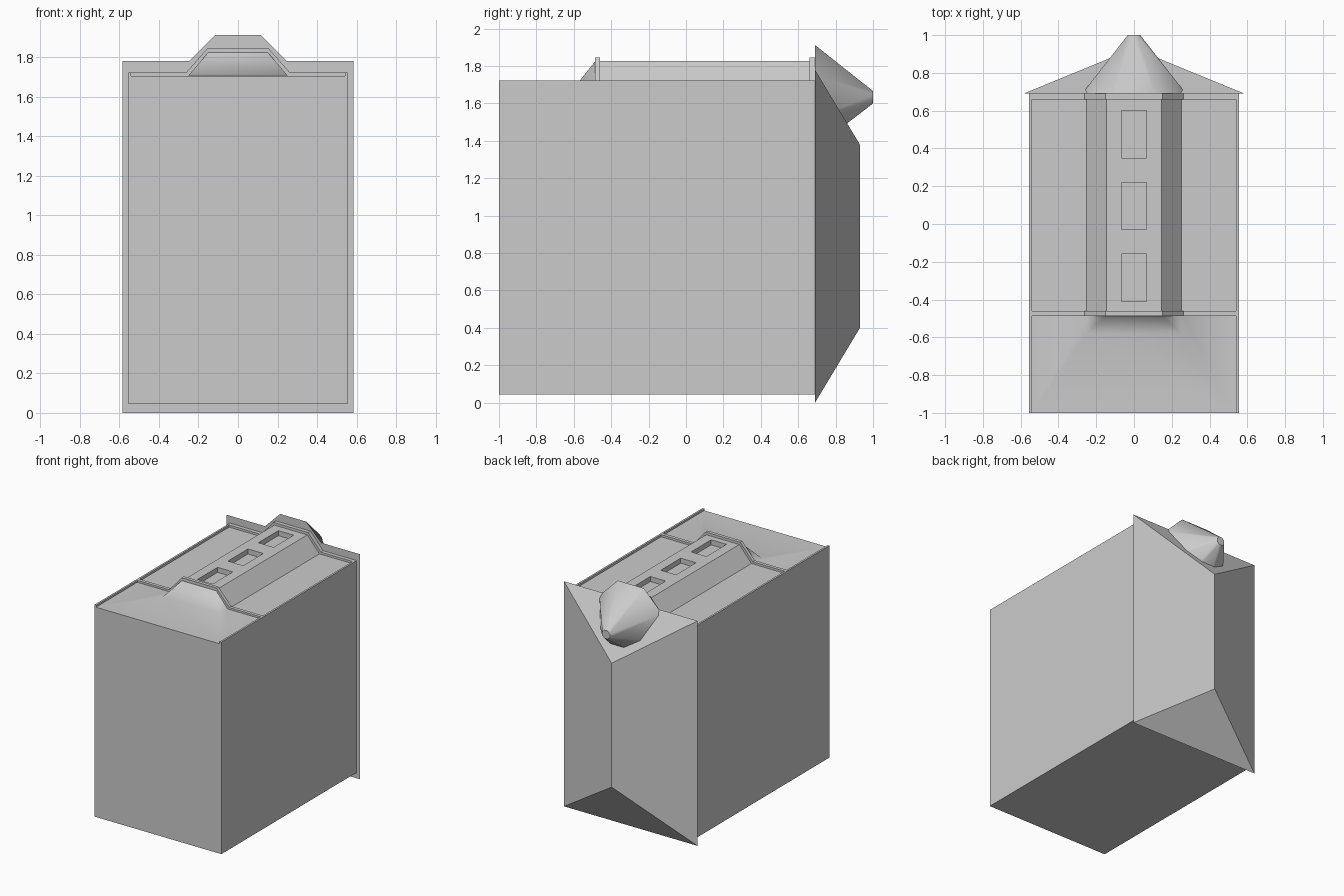
import bpy, bmesh, math

if "Cube" in bpy.data.objects:
    bpy.data.objects.remove(bpy.data.objects["Cube"])


def mesh_object(name, verts, faces, smooth_angle=None):
    mesh = bpy.data.meshes.new(name)
    mesh.from_pydata(verts, [], faces)
    bm = bmesh.new()
    bm.from_mesh(mesh)
    bmesh.ops.recalc_face_normals(bm, faces=bm.faces)
    bm.to_mesh(mesh)
    bm.free()
    ob = bpy.data.objects.new(name, mesh)
    bpy.context.collection.objects.link(ob)
    if smooth_angle:
        bpy.ops.object.select_all(action='DESELECT')
        ob.select_set(True)
        bpy.context.view_layer.objects.active = ob
        bpy.ops.object.shade_smooth_by_angle(angle=math.radians(smooth_angle))
    return ob


def loft(name, prof_a, ya, prof_b, yb, smooth_angle=None):
    """Closed solid between two (x, z) outlines at two depths."""
    n = len(prof_a)
    verts = [(x, ya, z) for x, z in prof_a] + [(x, yb, z) for x, z in prof_b]
    faces = [(i, (i + 1) % n, n + (i + 1) % n, n + i) for i in range(n)]
    faces += [tuple(range(n))[::-1], tuple(range(n, 2 * n))]
    return mesh_object(name, verts, faces, smooth_angle)


def prism(name, prof, ya, yb):
    return loft(name, prof, ya, prof, yb)


def rect(x0, x1, z0, z1):
    return [(x0, z0), (x1, z0), (x1, z1), (x0, z1)]


def mirrored(half):
    return half + [(-x, z) for x, z in reversed(half)]


DECK, RIM = 1.705, 1.722

# main body and the thin side rails along its top
prism("body", rect(-0.555, 0.555, 0.045, DECK), -1, 0.69)
for side, x0 in (("left", -0.555), ("right", 0.54)):
    prism(side + "_rail", rect(x0, x0 + 0.015, DECK - 0.01, RIM), -1, 0.69)

# raised spine with three recessed windows
spine = prism("spine", mirrored([(0.255, DECK - 0.005), (0.145, 1.827)]), -0.48, 0.69)
cutters = []
for yc in (-0.285, 0.095, 0.475):
    cutters.append(prism("window_cutter", rect(-0.067, 0.067, 1.787, 1.9),
                         yc - 0.125, yc + 0.125))
    mod = spine.modifiers.new("window", 'BOOLEAN')
    mod.object, mod.solver = cutters[-1], 'EXACT'
    cutters[-1].hide_render = True
    bpy.context.view_layer.objects.active = spine
    bpy.ops.object.modifier_apply(modifier=mod.name)
for c in cutters:
    bpy.data.objects.remove(c)

# collars stepping over the spine at both ends
collar = mirrored([(0.54, DECK - 0.005), (0.54, RIM), (0.262, RIM), (0.152, 1.847)])
prism("front_collar", collar, -0.487, -0.46)
prism("back_collar", collar, 0.66, 0.69)

# smooth front deck swelling up to the spine
d, b = DECK + 0.002, -0.482
right = [(0.54, -1, d), (0.54, b, d), (0.25, b, d), (0.25, -0.58, d), (0.145, b, 1.83)]
verts = right + [(-x, y, z) for x, y, z in right]
mesh_object("front_deck", verts,
            [(0, 1, 2, 3), (5, 8, 7, 6), (0, 3, 8, 5), (3, 2, 4), (8, 9, 7), (3, 4, 9, 8)], 80)

# hipped back with a vertical ridge
w = 0.585
mesh_object("hipped_back",
            [(-w, 0.69, 0), (w, 0.69, 0), (w, 0.69, 1.78), (-w, 0.69, 1.78),
             (0, 0.93, 0.40), (0, 0.93, 1.38)],
            [(0, 1, 2, 3), (0, 4, 1), (1, 4, 5, 2), (2, 5, 3), (3, 5, 4, 0)])


# eight-sided nozzle poking out of the back
def octagon(apothem, zc):
    r = apothem / math.cos(math.pi / 8)
    return [(r * math.cos(math.pi / 8 + i * math.pi / 4),
             zc + r * math.sin(math.pi / 8 + i * math.pi / 4)) for i in range(8)]


loft("nozzle", octagon(0.275, 1.637), 0.69, octagon(0.033, 1.633), 1.0, 50)
